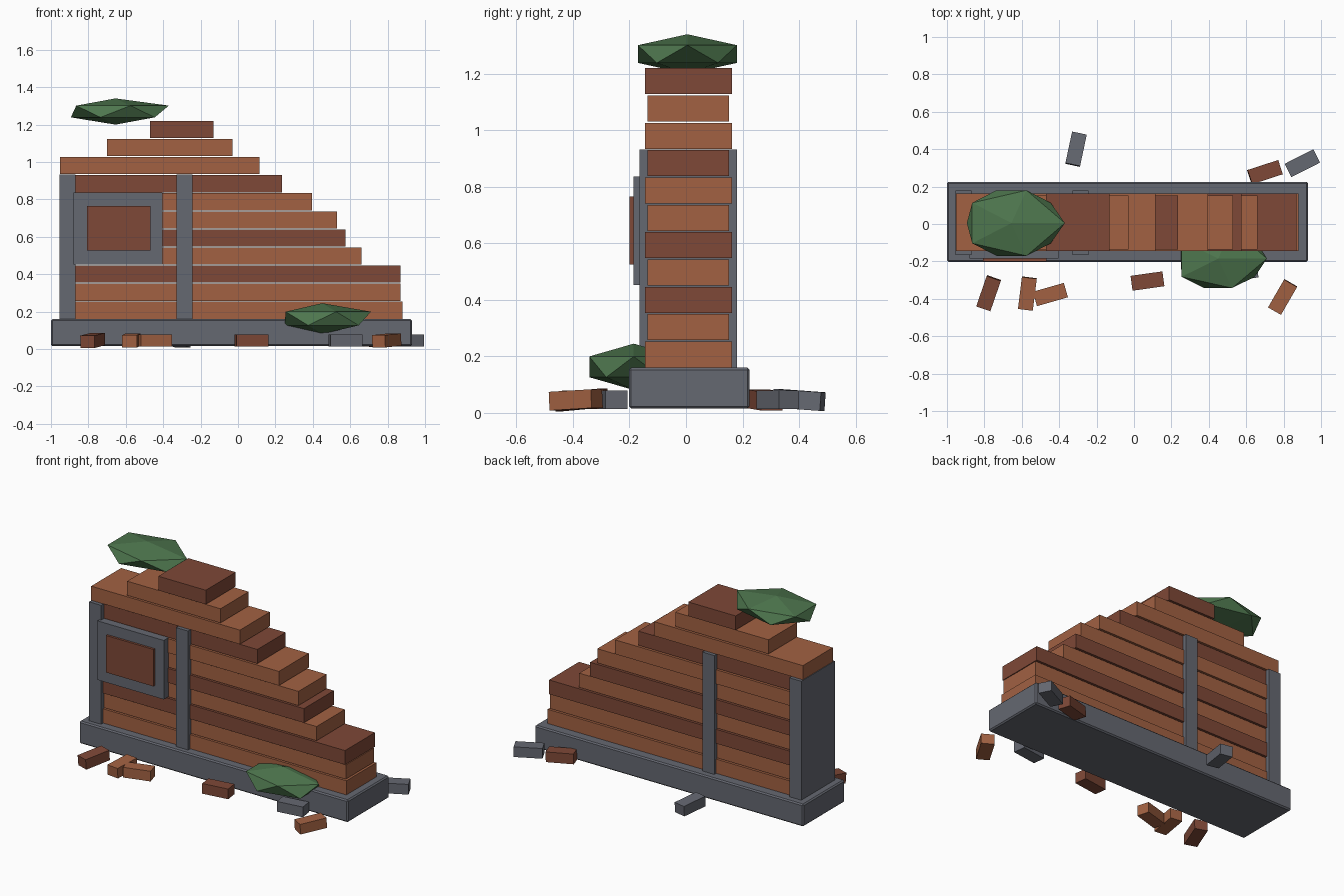
import bpy, bmesh
from math import radians
from mathutils import Matrix

if "Cube" in bpy.data.objects:
    bpy.data.objects.remove(bpy.data.objects["Cube"])


def material(name, rgb):
    m = bpy.data.materials.new(name)
    m.diffuse_color = (*rgb, 1)
    m.use_nodes = True
    m.node_tree.nodes["Principled BSDF"].inputs["Base Color"].default_value = m.diffuse_color
    return m


BRICK = material("brick", (0.36, 0.12, 0.055))
DARK = material("dark_brick", (0.21, 0.065, 0.038))
STONE = material("stone", (0.13, 0.138, 0.165))
LEAF = material("leaf", (0.075, 0.18, 0.075))


def finish(name, bm, mat):
    me = bpy.data.meshes.new(name)
    bm.to_mesh(me)
    bm.free()
    me.materials.append(mat)
    ob = bpy.data.objects.new(name, me)
    bpy.context.collection.objects.link(ob)
    return ob


def box(name, x, y, z, mat, bevel=0):
    """Box from (min, max) ranges on each axis."""
    bm = bmesh.new()
    bmesh.ops.create_cube(bm, size=1)
    bmesh.ops.scale(bm, vec=[b - a for a, b in (x, y, z)], verts=bm.verts)
    if bevel:
        bmesh.ops.bevel(bm, geom=bm.edges[:], offset=bevel, segments=1, affect='EDGES')
    ob = finish(name, bm, mat)
    ob.location = [(a + b) / 2 for a, b in (x, y, z)]
    return ob


def bush(name, loc, scale, right, left):
    """Squashed low-poly ball with its two end points pulled in or out."""
    bm = bmesh.new()
    bmesh.ops.create_icosphere(bm, subdivisions=1, radius=1)
    for v in bm.verts:
        if abs(v.co.x) > 0.85:
            v.co.x *= right if v.co.x > 0 else left
    bmesh.ops.scale(bm, vec=scale, verts=bm.verts)
    finish(name, bm, LEAF).location = loc


# Foundation slab
box("foundation", (-1, 0.93), (-0.202, 0.225), (0.015, 0.16), STONE, 0.008)

# Stepped brick courses of the broken wall
ends = [(-0.953, x) for x in (0.88, 0.87, 0.87, 0.66, 0.575, 0.53, 0.395, 0.235, 0.115)]
ends += [(-0.70, -0.03), (-0.47, -0.13)]
for i, span in enumerate(ends):
    z = 0.161 + i * 0.0967
    depth = (-0.137, 0.153) if i % 2 else (-0.145, 0.162)
    box(f"brick_course_{i + 1}", span, depth, (z, z + 0.092),
        DARK if i in (2, 4, 7, 10) else BRICK)

# Stone pillars running through the wall
for name, x0 in (("end_pillar", -0.954), ("middle_pillar", -0.329)):
    box(name, (x0, x0 + 0.086), (-0.165, 0.18), (0.155, 0.932), STONE)

# Bricked-up window on the front
box("window_frame", (-0.88, -0.403), (-0.185, -0.135), (0.453, 0.836), STONE)
box("window_infill", (-0.808, -0.468), (-0.2, -0.14), (0.526, 0.766), DARK)

# Overgrowth
bush("top_bush", (-0.655, 0.005, 1.27), (0.29, 0.206, 0.07), 1.1, 0.92)
bush("ground_bush", (0.45, -0.185, 0.163), (0.27, 0.185, 0.082), 1.08, 0.83)

# Fallen bricks: x, y, heading, pitch, material
rubble = [
    (-0.31, 0.40, 78, 4, STONE), (0.70, 0.277, 18, 3, DARK), (0.90, 0.325, 27, 0, STONE),
    (-0.777, -0.37, 71, -5, DARK), (-0.57, -0.372, 83, -3, BRICK), (-0.447, -0.377, 16, 0, BRICK),
    (0.072, -0.305, 8, 0, DARK), (0.795, -0.39, 60, -3, BRICK), (0.575, -0.258, 8, 0, STONE),
]
for i, (x, y, heading, pitch, mat) in enumerate(rubble):
    ob = box(f"fallen_brick_{i + 1}", (-0.086, 0.086), (-0.04, 0.04), (-0.033, 0.033), mat)
    ob.matrix_world = (Matrix.Translation((x, y, 0.046))
                       @ Matrix.Rotation(radians(heading), 4, 'Z')
                       @ Matrix.Rotation(radians(pitch), 4, 'Y'))
